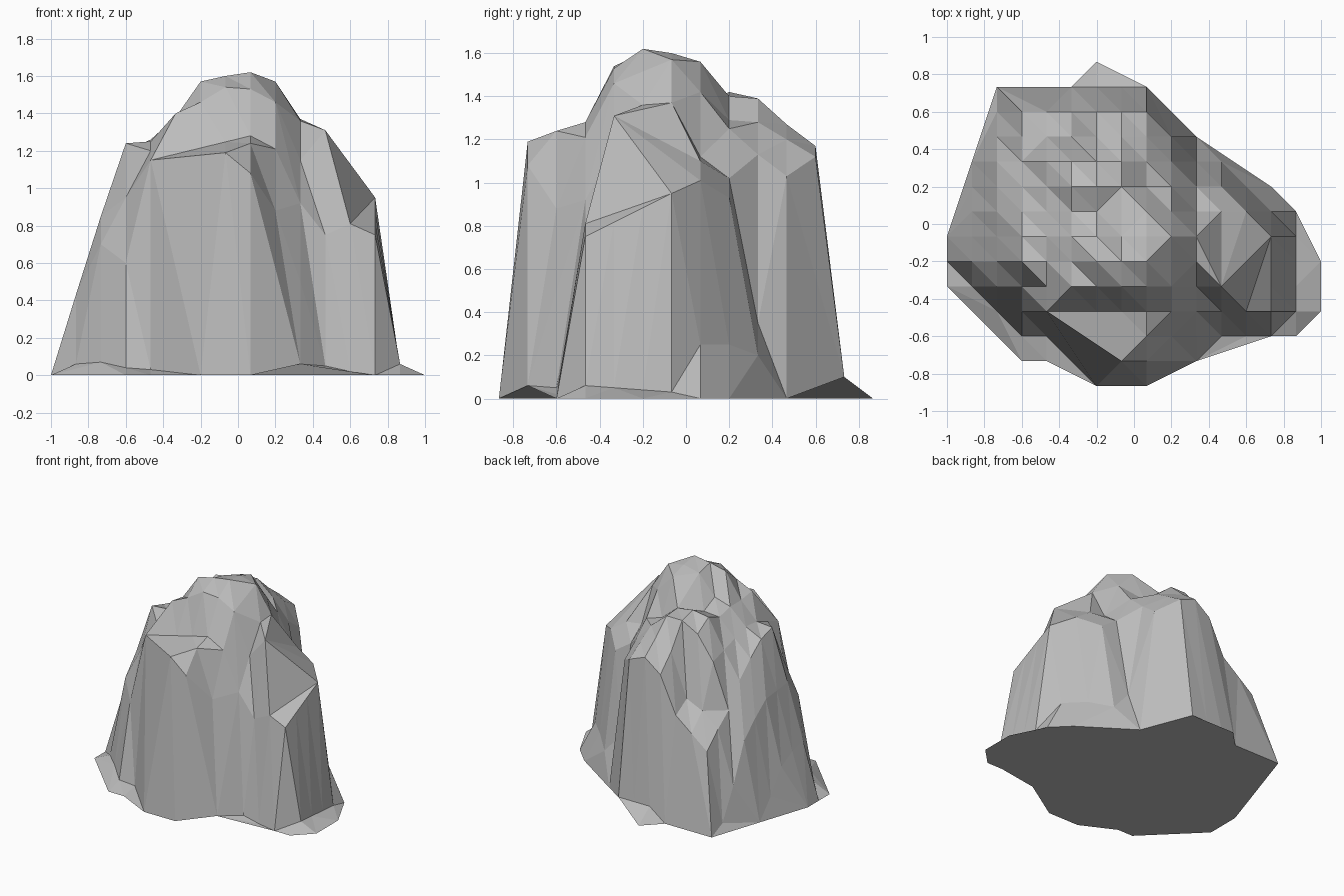
import bpy
import bmesh
from mathutils import Vector
from mathutils.geometry import delaunay_2d_cdt

default_cube = bpy.data.objects.get("Cube")
if default_cube:
    bpy.data.objects.remove(default_cube, do_unlink=True)

CELL = 2 / 15          # spacing of the lattice the rock is carved on
MIDDLE = (7.5, 6.5)    # lattice centre
heights = {}
creases = []


def trace(*corners):
    """Lay a crest line through lattice corners, filling each step between them."""
    for start, end in zip(corners, corners[1:] or corners):
        a, b = Vector(start), Vector(end)
        steps = int(max(abs(b.x - a.x), abs(b.y - a.y), 1))
        for step in range(steps + 1):
            p = a.lerp(b, step / steps)
            heights[round(p.x), round(p.y)] = p.z


def crease(*corners):
    """Force straight facet edges between corners that already have a height."""
    creases.extend(zip(corners, corners[1:]))


# Footprint on the ground
footprint = [(0, 6), (0, 5), (0, 4), (3, 1), (4, 1), (6, 0), (8, 0), (10, 1),
             (13, 2), (14, 2), (15, 3), (15, 5), (14, 7), (13, 8), (10, 10),
             (8, 12), (6, 13), (5, 12), (2, 12), (1, 9)]
for corner in footprint:
    heights[corner] = 0

# Low skirt of rubble around the foot
trace((1, 4, .06), (2, 3, .07), (3, 2, .04), (4, 2, .03))
trace((14, 3, .06), (14, 6, .03))
trace((10, 1, .06), (11, 2, .05), (12, 2, .02))
trace((13, 7, .25), (12, 8, .25), (11, 9, .2))
trace((8, 12, .1), (6, 12, .1))
trace((1, 8, .15))
trace((2, 10, .3), (2, 11, .06))
crease((0, 5), (1, 4), (2, 3), (3, 2))
crease((13, 2), (14, 3))

# Front cliff edge and the sloping ledge above it
trace((1, 5, .43), (2, 4, .7), (3, 4, .95), (4, 3, 1.15))
trace((3, 3, .6))
trace((4, 3, 1.15), (8, 3, 1.28), (9, 3, 1.21))
trace((7, 1, 1.19), (8, 2, 1.24))
trace((8, 1, 1.08), (9, 2, .88), (10, 2, .5))
crease((4, 3), (7, 1), (8, 2), (9, 3))
crease((4, 3), (6, 0), (7, 1), (8, 1), (9, 2), (10, 3))

# Left buttress
trace((10, 3, .92), (11, 3, .75), (12, 3, .81), (13, 3, .75), (13, 6, .95))
trace((10, 4, 1.15), (11, 4, 1.31))
trace((12, 7, 1.01), (11, 8, .93))
trace((11, 7, 1.1), (10, 7, 1.12))
crease((11, 3), (11, 4), (12, 3), (13, 6), (11, 4))
crease((13, 6), (12, 7), (11, 8), (11, 9), (10, 10))
crease((11, 4), (11, 7))

# Gully behind the left buttress
trace((10, 8, 1.02), (10, 9, .35))
crease((10, 7), (10, 8), (10, 9), (10, 10))

# Summit
trace((5, 4, 1.4), (6, 4, 1.46), (7, 4, 1.54), (8, 4, 1.53), (9, 4, 1.46))
trace((9, 4, 1.46), (10, 5, 1.36), (10, 6, 1.37))
trace((6, 5, 1.57), (7, 5, 1.6), (8, 5, 1.62), (9, 6, 1.57))
trace((7, 6, 1.57), (8, 6, 1.6), (8, 7, 1.56), (9, 7, 1.42))
trace((5, 5, 1.38))
crease((4, 3), (5, 4), (9, 4))
crease((9, 6), (10, 6), (10, 7))

# Right shoulder
trace((1, 6, .4), (1, 7, .33))
trace((2, 5, .85), (2, 7, .82), (2, 8, .72))
trace((3, 5, 1.24), (3, 6, 1.2), (3, 7, 1.1), (3, 8, .98))
trace((4, 4, 1.2), (4, 5, 1.25), (4, 6, 1.26), (4, 8, 1.18))
trace((5, 6, 1.38), (5, 7, 1.35))
trace((6, 6, 1.42), (6, 7, 1.36))

# Stepped spur low on the back right corner
trace((2, 9, .6), (3, 9, .8), (4, 10, .81), (5, 10, .87))
trace((3, 10, .7), (3, 11, .58), (5, 11, .79))
trace((4, 9, 1.14), (5, 9, 1.32))
crease((2, 9), (3, 9), (4, 10), (5, 10), (5, 11), (3, 11))

# Back buttress
trace((5, 8, 1.4), (6, 8, 1.42), (7, 8, 1.4), (7, 9, 1.39), (6, 9, 1.39))
trace((6, 10, 1.2), (6, 11, 1.07))
trace((7, 10, 1.27), (7, 11, 1.17), (8, 11, 1.12))
trace((8, 8, 1.29), (8, 9, 1.28), (8, 10, 1.2))
trace((9, 8, 1.25), (9, 9, 1.13), (9, 10, 1.03))
crease((8, 11), (9, 10), (9, 9), (9, 8))

# Drape a triangulated skin over the crests, bounded by the footprint
cells = list(heights)
index = {cell: i for i, cell in enumerate(cells)}
outline = [index[c] for c in footprint]
edges = [(index[a], index[b]) for a, b in creases]
flat = [Vector(c) for c in cells]
points, _, faces, origins, _, _ = delaunay_2d_cdt(flat, edges, [outline], 1, 1e-5)

bm = bmesh.new()
verts = []
for p, source in zip(points, origins):
    verts.append(bm.verts.new(((p.x - MIDDLE[0]) * CELL,
                               (p.y - MIDDLE[1]) * CELL,
                               heights[cells[source[0]]])))
for face in faces:
    bm.faces.new([verts[i] for i in face])

# Close the underside
rim = [e for e in bm.edges if e.is_boundary]
bmesh.ops.holes_fill(bm, edges=rim, sides=0)
bmesh.ops.recalc_face_normals(bm, faces=bm.faces)

mesh = bpy.data.meshes.new("rock")
bm.to_mesh(mesh)
bm.free()
rock = bpy.data.objects.new("rock", mesh)
bpy.context.collection.objects.link(rock)

# Stone colour
stone = bpy.data.materials.new("grey stone")
stone.use_nodes = True
colour = (.5, .5, .5, 1)
stone.diffuse_color = colour
stone.node_tree.nodes["Principled BSDF"].inputs["Base Color"].default_value = colour
mesh.materials.append(stone)
